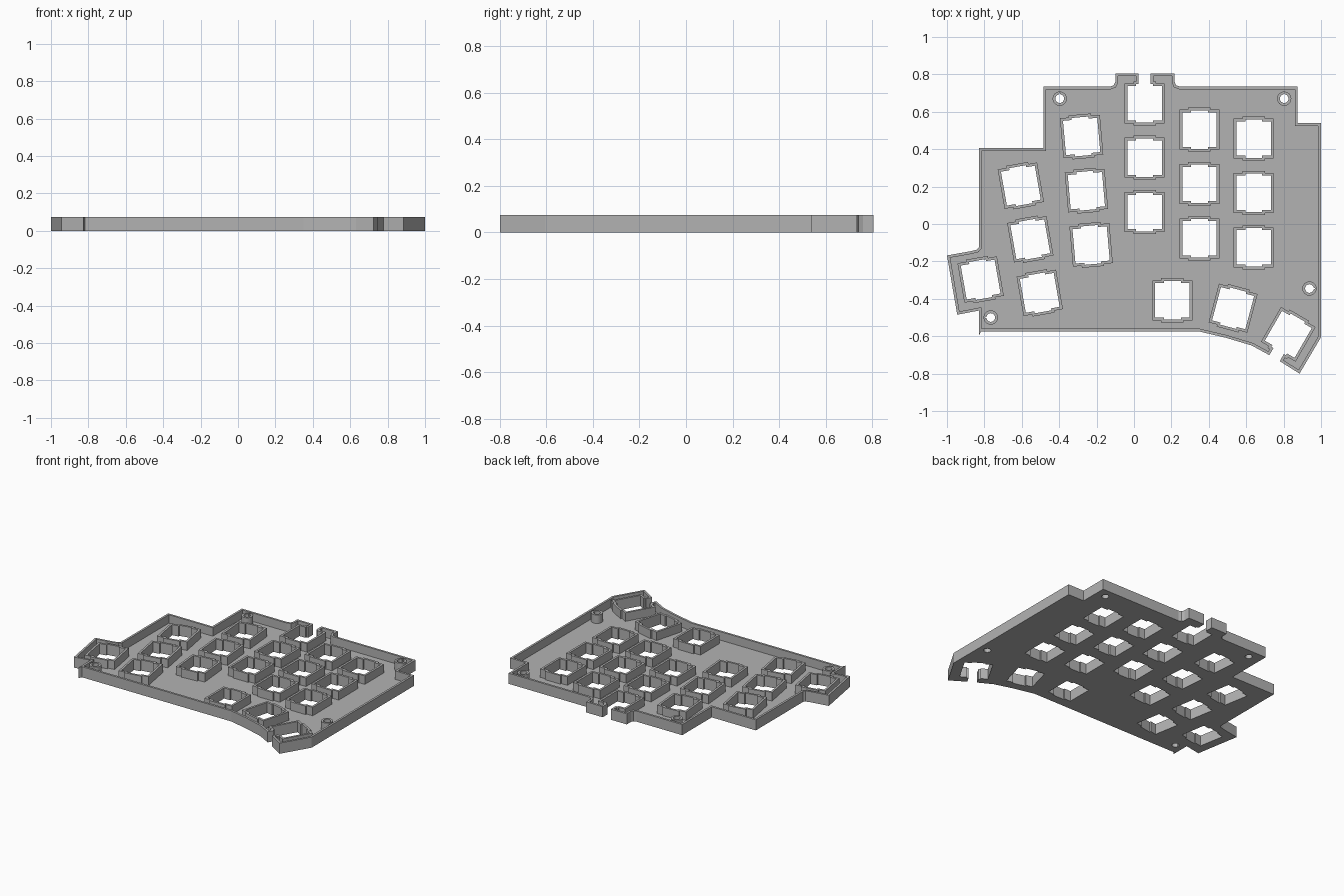
import bpy, bmesh, math
from mathutils import Matrix, Vector

cube = bpy.data.objects.get("Cube")
if cube:
    bpy.data.objects.remove(cube, do_unlink=True)

HEIGHT, FLOOR, WALL = 0.075, 0.015, 0.015

grey = bpy.data.materials.new("plain_grey")
grey.use_nodes = True
grey.diffuse_color = (0.45, 0.45, 0.45, 1)
grey.node_tree.nodes["Principled BSDF"].inputs["Base Color"].default_value = (0.45, 0.45, 0.45, 1)


def offset(points, distance):
    """Move a counter-clockwise contour outward (negative: inward) with mitred corners."""
    result = []
    for i, p in enumerate(points):
        p, a, b = Vector(p), Vector(points[i - 1]), Vector(points[(i + 1) % len(points)])
        d1, d2 = (p - a).normalized(), (b - p).normalized()
        n1, n2 = Vector((d1.y, -d1.x)), Vector((d2.y, -d2.x))
        result.append(p + (n1 + n2) * distance / (1 + n1.dot(n2)))
    return result


def place(points, x, y, degrees):
    turn = Matrix.Rotation(math.radians(degrees), 2)
    return [turn @ Vector(p) + Vector((x, y)) for p in points]


def slab(name, contours, bottom, top):
    """Extrude nested contours into a flat-sided solid; inner contours become holes."""
    curve = bpy.data.curves.new(name, 'CURVE')
    curve.dimensions, curve.fill_mode = '2D', 'BOTH'
    curve.extrude = (top - bottom) / 2
    for contour in contours:
        spline = curve.splines.new('POLY')
        spline.points.add(len(contour) - 1)
        for point, co in zip(spline.points, contour):
            point.co = (co[0], co[1], 0, 1)
        spline.use_cyclic_u, spline.use_smooth = True, False
    temp = bpy.data.objects.new(name + "_curve", curve)
    bpy.context.collection.objects.link(temp)
    bpy.context.view_layer.update()
    mesh = bpy.data.meshes.new_from_object(temp.evaluated_get(bpy.context.evaluated_depsgraph_get()))
    bpy.data.objects.remove(temp, do_unlink=True)
    bm = bmesh.new()
    bm.from_mesh(mesh)
    bmesh.ops.remove_doubles(bm, verts=bm.verts, dist=0.0001)
    bmesh.ops.recalc_face_normals(bm, faces=bm.faces)
    bmesh.ops.translate(bm, verts=bm.verts, vec=(0, 0, (top + bottom) / 2))
    for face in bm.faces:
        face.smooth = False
        face.material_index = 0
    bm.to_mesh(mesh)
    bm.free()
    mesh.materials.clear()
    mesh.materials.append(grey)
    obj = bpy.data.objects.new(name, mesh)
    bpy.context.collection.objects.link(obj)
    return obj


# Switch opening: a square with a shallow notch on its upper and lower side
half = [(0.045, 0.103), (0.045, 0.092), (0.092, 0.092),
        (0.092, -0.092), (0.045, -0.092), (0.045, -0.103)]
clockwise = half + [(-x, y) for x, y in reversed(half)]
opening = clockwise[::-1]


def open_socket(reach):
    """Opening that runs out to the edge through a slot."""
    slot = [(0.032, reach), (0.032, 0.103)]
    return slot + clockwise + [(-x, y) for x, y in reversed(slot)]


# Board outline, counter-clockwise, running around the two open sockets
outline = [(-0.83, -0.575), (0.35, -0.575), (0.49, -0.608), (0.63, -0.65)]
outline += place(open_socket(0.147), 0.825, -0.59, 150)
outline += [(0.885, -0.8), (1, -0.605), (1, 0.54), (0.875, 0.54), (0.875, 0.735),
            (0.245, 0.735), (0.225, 0.742), (0.217, 0.76), (0.217, 0.805)]
outline += place(open_socket(0.16), 0.057, 0.645, 0)
outline += [(-0.1, 0.805), (-0.1, 0.76), (-0.108, 0.742), (-0.128, 0.735),
            (-0.485, 0.735), (-0.485, 0.405), (-0.83, 0.405), (-0.83, -0.125),
            (-0.84, -0.137), (-0.87, -0.145), (-1, -0.168), (-0.945, -0.485), (-0.83, -0.463)]

# Closed sockets: columns of (first x, first y, angle, count), stepping down the column
sockets = []
for x, y, angle, count in [(-0.605, 0.205, 10, 3), (-0.82, -0.297, 10, 1), (-0.28, 0.468, 5, 3),
                           (0.057, 0.355, 0, 2), (0.35, 0.505, 0, 3), (0.64, 0.457, 0, 3),
                           (0.205, -0.408, 0, 1), (0.53, -0.45, -15, 1)]:
    a = math.radians(angle)
    for i in range(count):
        step = 0.291 * i
        sockets.append((x + step * math.sin(a), y - step * math.cos(a), angle))
openings = [place(opening, *s) for s in sockets]


def circle(radius, count=32):
    return [(radius * math.cos(math.tau * i / count), radius * math.sin(math.tau * i / count))
            for i in range(count)]


# Screw bosses with teardrop holes pointing at the nearest wall
teardrop = [(x, y) if i != 8 else (0, 0.032) for i, (x, y) in enumerate(circle(0.023))]
bosses = [(-0.397, 0.67, 0), (0.803, 0.67, 0), (0.938, -0.345, -90), (-0.766, -0.5, 90)]
screw_holes = [place(teardrop, *b) for b in bosses]

slab("floor_plate", [outline] + openings + screw_holes, 0, FLOOR)
slab("outer_rim", [outline, offset(outline, -WALL)], FLOOR, HEIGHT)
for i, contour in enumerate(openings):
    slab(f"socket_collar_{i + 1}", [offset(contour, WALL), contour], FLOOR, HEIGHT)
for i, (boss, hole) in enumerate(zip(bosses, screw_holes)):
    slab(f"screw_boss_{i + 1}", [place(circle(0.038), *boss), hole], FLOOR, HEIGHT)

# Small fin at the front left corner
slab("corner_fin", [[(-0.83, -0.575), (-0.83, -0.597), (-0.818, -0.575)]], 0, HEIGHT)
